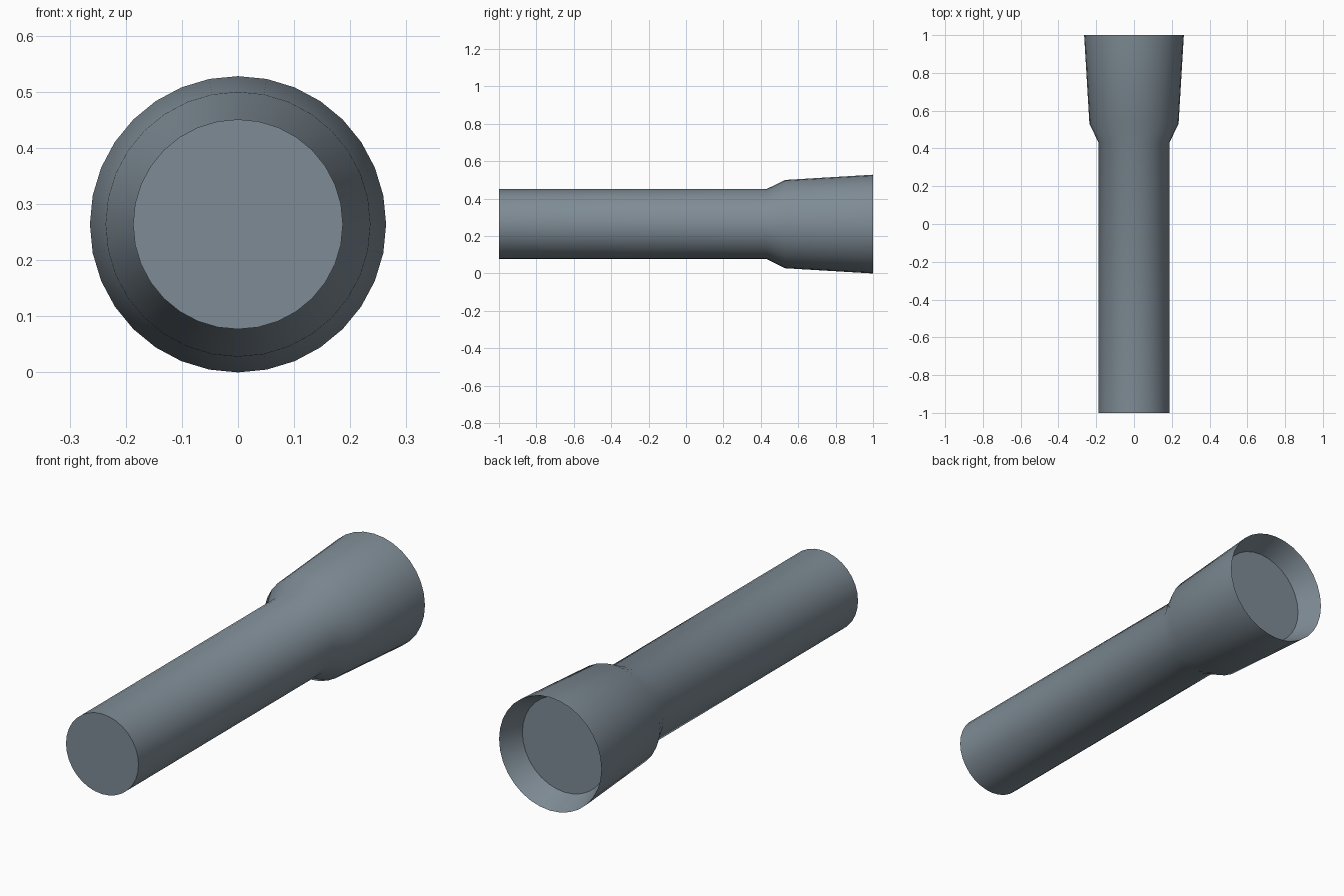
import bpy, bmesh, math

if "Cube" in bpy.data.objects:
    bpy.data.objects.remove(bpy.data.objects["Cube"])

SIDES = 32
CENTRE_Z = 0.264

grey = bpy.data.materials.new("slate_grey")
grey.diffuse_color = (0.21, 0.26, 0.30, 1)
grey.use_nodes = True
grey.node_tree.nodes["Principled BSDF"].inputs["Base Color"].default_value = grey.diffuse_color


def lathe(name, profile, cap_start=False, cap_end=False):
    """Spin (y, radius) points round the long axis."""
    bm = bmesh.new()
    rings = []
    for y, r in profile:
        rings.append([bm.verts.new((r * math.sin(2 * math.pi * i / SIDES), y,
                                    CENTRE_Z + r * math.cos(2 * math.pi * i / SIDES)))
                      for i in range(SIDES)])
    for a, b in zip(rings, rings[1:]):
        for i in range(SIDES):
            j = (i + 1) % SIDES
            bm.faces.new((a[i], b[i], b[j], a[j]))
    if cap_start:
        bm.faces.new(rings[0])
    if cap_end:
        bm.faces.new(rings[-1][::-1])
    mesh = bpy.data.meshes.new(name)
    bm.to_mesh(mesh)
    bm.free()
    obj = bpy.data.objects.new(name, mesh)
    bpy.context.collection.objects.link(obj)
    mesh.materials.append(grey)
    bpy.context.view_layer.objects.active = obj
    for o in bpy.context.selected_objects:
        o.select_set(False)
    obj.select_set(True)
    bpy.ops.object.shade_smooth_by_angle(angle=math.radians(30))
    return obj


# Handle, flared neck, head, recessed reflector and flat lens as one shell
lathe("flashlight_body",
      [(-1, 0.187), (0.43, 0.187), (0.53, 0.236), (1, 0.264), (0.89, 0.221)],
      cap_start=True, cap_end=True)
